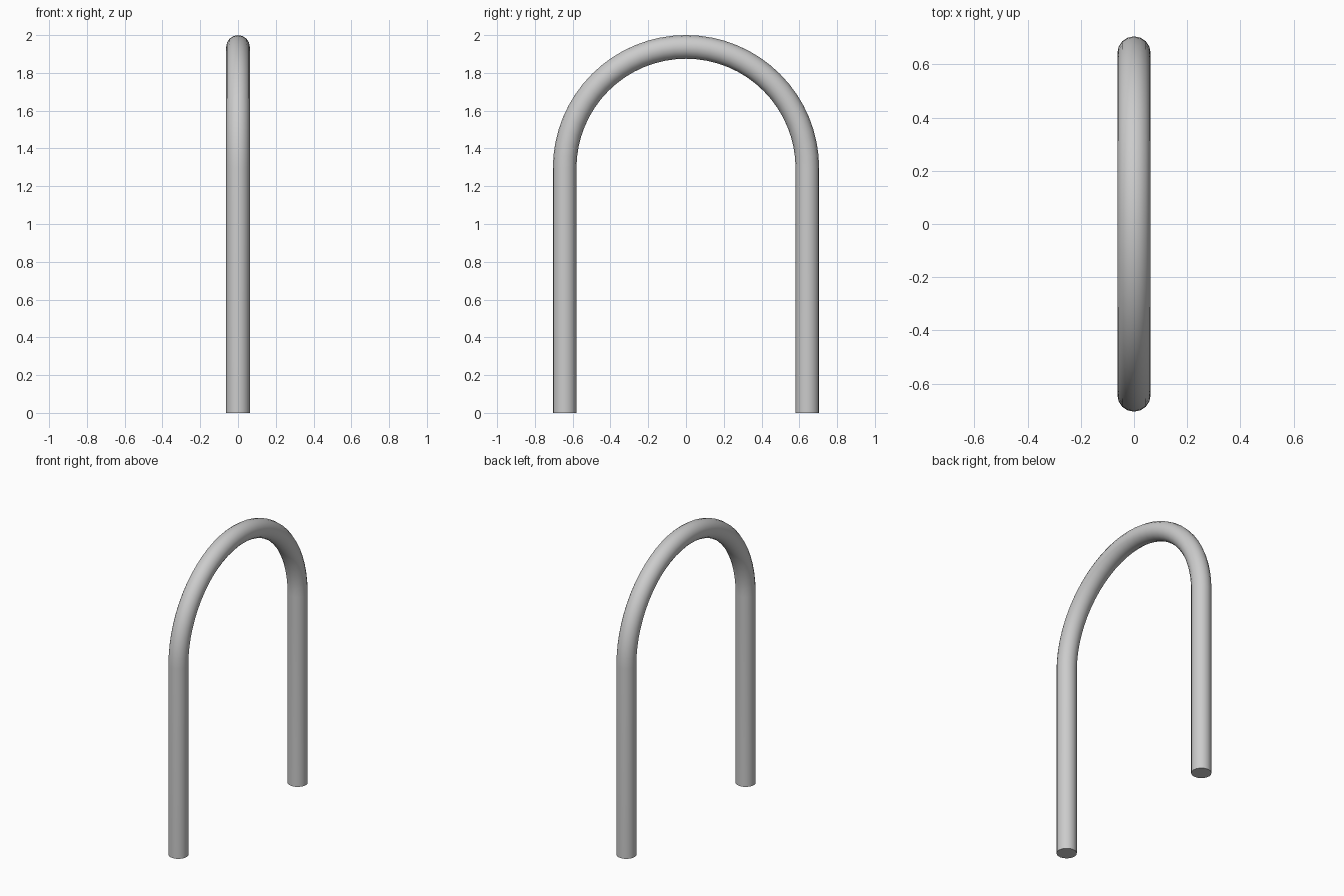
import bpy, bmesh, math

if "Cube" in bpy.data.objects:
    bpy.data.objects.remove(bpy.data.objects["Cube"])

TUBE_R = 0.0625   # tube radius
BEND_R = 0.6425   # bend radius on the centre line
BEND_Z = 1.295    # height where the bend starts
SIDES = 16
BEND_STEPS = 32

# Centre line: straight leg, half-circle bend, straight leg (y, z, ring direction angle)
path = [(BEND_R, 0.0, 0.0)]
for i in range(BEND_STEPS + 1):
    a = math.pi * i / BEND_STEPS
    path.append((BEND_R * math.cos(a), BEND_Z + BEND_R * math.sin(a), a))
path.append((-BEND_R, 0.0, math.pi))

# Sweep a round section along the centre line
bm = bmesh.new()
rings = []
for y, z, a in path:
    ring = []
    for k in range(SIDES):
        t = 2 * math.pi * k / SIDES
        out = TUBE_R * math.cos(t)
        ring.append(bm.verts.new((TUBE_R * math.sin(t),
                                  y + out * math.cos(a),
                                  z + out * math.sin(a))))
    rings.append(ring)
for r0, r1 in zip(rings, rings[1:]):
    for k in range(SIDES):
        n = (k + 1) % SIDES
        bm.faces.new((r0[k], r0[n], r1[n], r1[k]))

# Flat end caps on the ground
bm.faces.new(rings[0])
bm.faces.new(rings[-1])
bmesh.ops.recalc_face_normals(bm, faces=bm.faces)

mesh = bpy.data.meshes.new("hoop_tube")
bm.to_mesh(mesh)
bm.free()
hoop = bpy.data.objects.new("hoop_tube", mesh)
bpy.context.collection.objects.link(hoop)
bpy.context.view_layer.objects.active = hoop
hoop.select_set(True)
bpy.ops.object.shade_smooth_by_angle(angle=math.radians(40))
